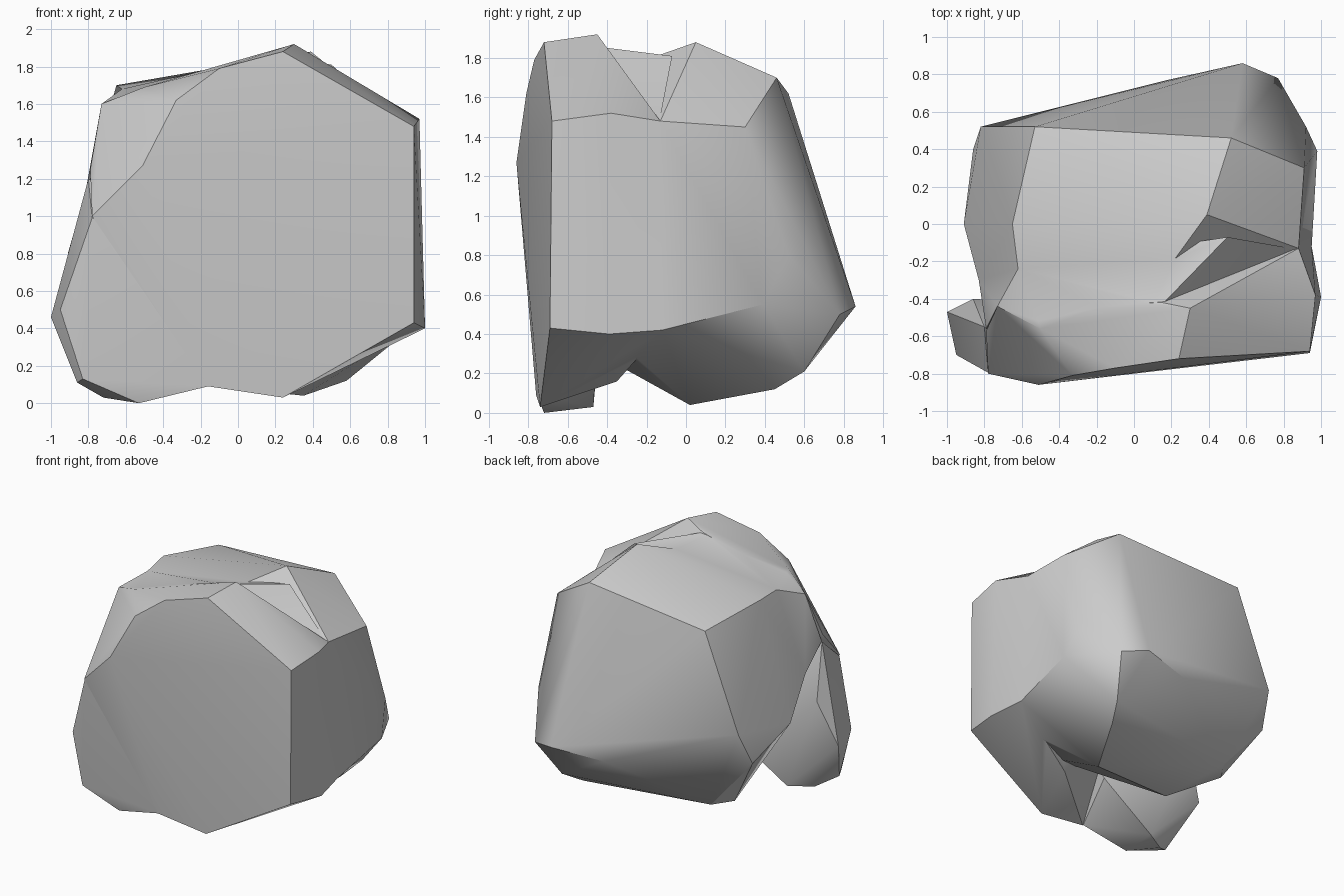
import bpy, bmesh
from math import radians

if "Cube" in bpy.data.objects:
    bpy.data.objects.remove(bpy.data.objects["Cube"])


def hull(name, points):
    """Faceted stone chunk wrapped around a few corner points."""
    bm = bmesh.new()
    for p in points:
        bm.verts.new(p)
    res = bmesh.ops.convex_hull(bm, input=bm.verts[:])
    junk = {v for v in res["geom_interior"] + res["geom_unused"]
            if isinstance(v, bmesh.types.BMVert) and v.is_valid}
    bmesh.ops.delete(bm, geom=list(junk), context='VERTS')
    bmesh.ops.recalc_face_normals(bm, faces=bm.faces[:])
    me = bpy.data.meshes.new(name)
    bm.to_mesh(me)
    bm.free()
    ob = bpy.data.objects.new(name, me)
    bpy.context.collection.objects.link(ob)
    return ob


# Main boulder body: sloping top, wide back, undercut lower left
boulder = hull("boulder", [
    (.39, .05, 1.88), (.52, .46, 1.70), (-.53, .52, 1.62), (-.65, 0, 1.70),
    (-.62, -.24, 1.68), (.1, -.35, 1.74),                        # top
    (.88, -.13, 1.48), (.91, .30, 1.45), (.98, .39, .55), (.92, .52, .80),
    (.95, -.12, .42),                                            # right
    (.77, .78, .50), (.58, .86, .54), (.18, .77, .50), (-.82, .52, .88),
    (.66, .60, .21), (.58, .45, .12),                            # back
    (.35, .02, .04), (-.38, -.10, .12), (-.50, .40, .20),        # underside
    (-.91, 0, .80), (-.83, -.30, 1.05), (-.86, .40, .62),
    (-.60, .25, .20),                                            # left
    (.90, -.50, .50), (.40, -.45, .30), (-.60, -.55, 1.40)])     # inside slab

# Front slab: broad flat face with a raised ridge on top
slab = hull("front_slab", [
    (.94, -.68, 1.48), (.94, -.69, .43), (.24, -.74, .03), (-.16, -.76, .09),
    (-.78, -.80, 1.0), (-.51, -.86, 1.27), (-.33, -.81, 1.62),
    (-.10, -.77, 1.79), (.24, -.72, 1.88),                       # front face
    (.30, -.45, 1.92), (.15, -.42, 1.86), (.97, -.38, 1.52),
    (.88, -.13, 1.48), (1.0, -.39, .40), (.95, -.12, .42), (.35, -.35, .16),
    (-.50, -.56, 1.69), (-.73, -.44, 1.60), (-.79, -.57, 1.25)])

# Saddle that blends the slab's ridge into the body's top and left side
saddle = hull("saddle", [
    (-.62, -.24, 1.68), (.50, -.07, 1.81), (.15, -.43, 1.855),
    (-.50, -.55, 1.68), (-.73, -.44, 1.60), (-.79, -.56, 1.20),
    (-.83, -.30, 1.05), (.30, -.30, 1.30), (.87, -.135, 1.475)])

# Low foot at the left front, split from the body by a cleft
foot = hull("foot", [
    (-.53, -.72, 0), (-.55, -.47, .03), (-.86, -.68, .11), (-.83, -.75, .13),
    (-.72, -.57, .03), (-1.0, -.47, .46), (-.95, -.70, .50),
    (-.78, -.795, .99), (-.80, -.55, 1.2), (-.86, -.40, .80),
    (-.16, -.755, .09), (-.10, -.45, .32), (-.20, -.78, .80)])

# Merge the chunks into one rock
for part in (slab, saddle, foot):
    mod = boulder.modifiers.new("merge", 'BOOLEAN')
    mod.operation = 'UNION'
    mod.solver = 'EXACT'
    mod.object = part
bpy.context.view_layer.update()
dg = bpy.context.evaluated_depsgraph_get()
merged = bpy.data.meshes.new_from_object(boulder.evaluated_get(dg))
boulder.modifiers.clear()
boulder.data = merged
for part in (slab, saddle, foot):
    bpy.data.objects.remove(part)

# Soft shading over shallow facets, crisp major edges
bpy.context.view_layer.objects.active = boulder
boulder.select_set(True)
bpy.ops.object.shade_smooth_by_angle(angle=radians(32))
